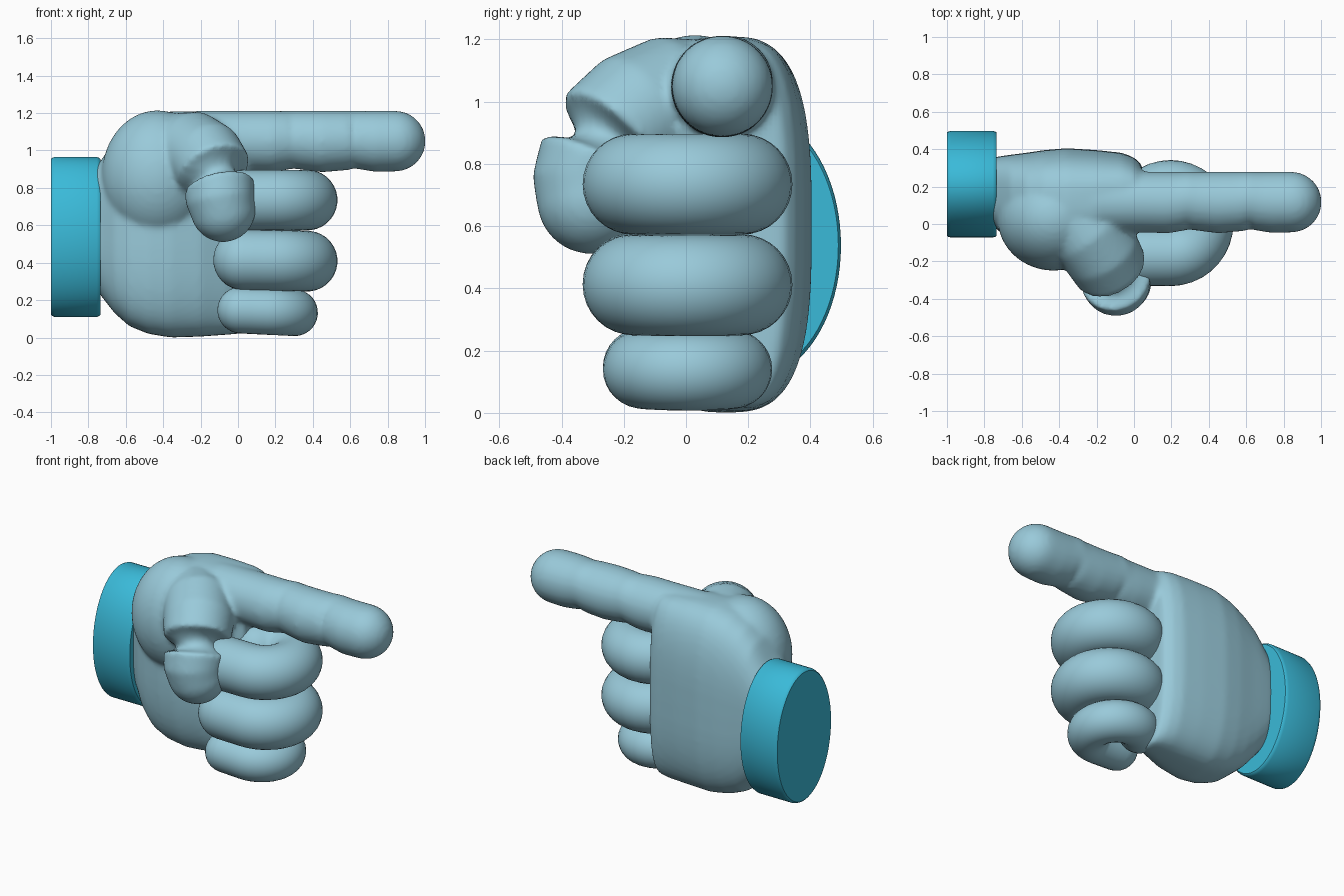
import bpy
import bmesh
from math import sin, cos, pi, radians, copysign
from mathutils import Vector

cube = bpy.data.objects.get("Cube")
if cube:
    bpy.data.objects.remove(cube, do_unlink=True)


def material(name, rgb):
    mat = bpy.data.materials.new(name)
    mat.use_nodes = True
    mat.diffuse_color = (*rgb, 1)
    node = mat.node_tree.nodes["Principled BSDF"]
    node.inputs["Base Color"].default_value = (*rgb, 1)
    node.inputs["Roughness"].default_value = 0.6
    return mat


SKIN = material("pale blue", (0.32, 0.59, 0.70))
CUFF = material("bright cyan", (0.042, 0.49, 0.69))


def skin(bm, rings):
    """Bridge a row of point rings into a closed shell."""
    loops = [[bm.verts.new(p) for p in ring] for ring in rings]
    n = len(loops[0])
    faces = [bm.faces.new((a[i], a[(i + 1) % n], b[(i + 1) % n], b[i]))
             for a, b in zip(loops, loops[1:]) for i in range(n)]
    faces += [bm.faces.new(loops[0]), bm.faces.new(loops[-1])]
    bmesh.ops.recalc_face_normals(bm, faces=faces)


def tube(bm, path, sides=32, cap=8):
    """Round limb through (x, y, z, radius) points with domed ends."""
    pts = [(Vector(p[:3]), p[3]) for p in path]
    stations = []
    for i, (c, r) in enumerate(pts):
        before, after = pts[max(i - 1, 0)][0], pts[min(i + 1, len(pts) - 1)][0]
        stations.append((c, (after - before).normalized(), r))
    c0, t0, r0 = stations[0]
    c1, t1, r1 = stations[-1]
    angles = [pi / 2 * k / cap for k in range(1, cap)] + [pi / 2 * 0.98]
    head = [(c0 - t0 * r0 * sin(a), t0, r0 * cos(a)) for a in reversed(angles)]
    tail = [(c1 + t1 * r1 * sin(a), t1, r1 * cos(a)) for a in angles]
    rings = []
    for c, t, r in head + stations + tail:
        side = t.cross(Vector((0.3, 0.2, 1) if abs(t.z) < 0.8 else (1, 0, 0)))
        side.normalize()
        up = side.cross(t)
        if t.z < -0.8:
            side, up = up, -side
        rings.append([c + (side * cos(2 * pi * k / sides) +
                           up * sin(2 * pi * k / sides)) * r
                      for k in range(sides)])
    skin(bm, rings)


def make(name, bm, mat):
    mesh = bpy.data.meshes.new(name)
    bm.to_mesh(mesh)
    bm.free()
    obj = bpy.data.objects.new(name, mesh)
    bpy.context.collection.objects.link(obj)
    mesh.materials.append(mat)
    for f in mesh.polygons:
        f.use_smooth = True
    return obj


# Palm: rounded sections along x, given as (x, front y, back y, low z, high z)
hand = bmesh.new()
sections = [(-0.80, 0.02, 0.34, 0.32, 0.86), (-0.73, -0.03, 0.36, 0.22, 0.95),
            (-0.66, -0.09, 0.37, 0.13, 1.06), (-0.58, -0.13, 0.38, 0.06, 1.13),
            (-0.48, -0.15, 0.395, 0.02, 1.18), (-0.36, -0.15, 0.405, 0.0, 1.21),
            (-0.20, -0.12, 0.395, 0.005, 1.21), (-0.06, -0.06, 0.38, 0.015, 1.20),
            (0.0, -0.02, 0.355, 0.02, 1.19), (0.045, 0.0, 0.315, 0.025, 1.17)]


def power(v):
    return copysign(abs(v) ** (2 / 3), v)


skin(hand, [[(x, (f + b) / 2 + (b - f) / 2 * power(cos(k * pi / 32)),
              (lo + hi) / 2 + (hi - lo) / 2 * power(sin(k * pi / 32)))
             for k in range(64)] for x, f, b, lo, hi in sections])

# Thumb mound
mound = bmesh.ops.create_uvsphere(hand, u_segments=40, v_segments=24, radius=1)
for v in mound["verts"]:
    v.co = Vector((-0.43 + v.co.x * 0.30, 0.03 + v.co.y * 0.28, 0.86 + v.co.z * 0.355))

# Thumb folding forward and down
tube(hand, [(-0.34, 0.06, 1.0, 0.20), (-0.24, -0.06, 1.0, 0.21),
            (-0.17, -0.16, 0.955, 0.21), (-0.125, -0.24, 0.89, 0.20),
            (-0.10, -0.29, 0.81, 0.19), (-0.095, -0.31, 0.74, 0.185),
            (-0.08, -0.305, 0.685, 0.175)])

# Index finger with two joint creases, straight along its back
finger = [(-0.2, 0.165), (0.05, 0.163), (0.18, 0.165), (0.26, 0.157), (0.29, 0.148),
          (0.32, 0.156), (0.45, 0.165), (0.58, 0.159), (0.62, 0.148),
          (0.65, 0.156), (0.74, 0.164), (0.84, 0.163)]
tube(hand, [(x, 0.28 - r, 1.213 - r, r) for x, r in finger])

# Fuse the hand into one soft surface
obj = make("hand", hand, SKIN)
fuse = obj.modifiers.new("fuse", "REMESH")
fuse.mode = "VOXEL"
fuse.voxel_size = 0.016
fuse.use_smooth_shade = True
soften = obj.modifiers.new("soften", "SMOOTH")
soften.factor = 0.5
soften.iterations = 7


# Curled fingers: most of a ring, then a straight tip back to the palm
def curled_finger(name, cx, z, bend, r, tip, slope):
    bm = bmesh.new()
    flat = [(cx + bend * cos(radians(a)), 0.005 + bend * sin(radians(a)))
            for a in range(140, -91, -10)]
    flat += [(cx + (tip - cx) * k / 3, 0.005 - bend) for k in (1, 2, 3)]
    tube(bm, [(x, y, z - slope * (x - cx), r) for x, y in flat])
    make(name, bm, SKIN)


curled_finger("middle_finger", 0.195, 0.735, 0.175, 0.162, 0.03, 0.0)
curled_finger("ring_finger", 0.195, 0.412, 0.175, 0.162, 0.03, 0.02)
curled_finger("little_finger", 0.155, 0.14, 0.147, 0.125, 0.015, 0.05)

# Oval cuff with softened rims
cuff = bmesh.new()
profile = [(-1.0, 0.97), (-0.995, 0.985), (-0.98, 1.0),
           (-0.755, 1.0), (-0.74, 0.985), (-0.735, 0.97)]
skin(cuff, [[(x, 0.213 + 0.285 * s * cos(k * pi / 40), 0.538 + 0.428 * s * sin(k * pi / 40))
             for k in range(80)] for x, s in profile])
obj = make("cuff", cuff, CUFF)
bpy.context.view_layer.objects.active = obj
obj.select_set(True)
bpy.ops.object.shade_smooth_by_angle(angle=radians(35))
obj.select_set(False)
